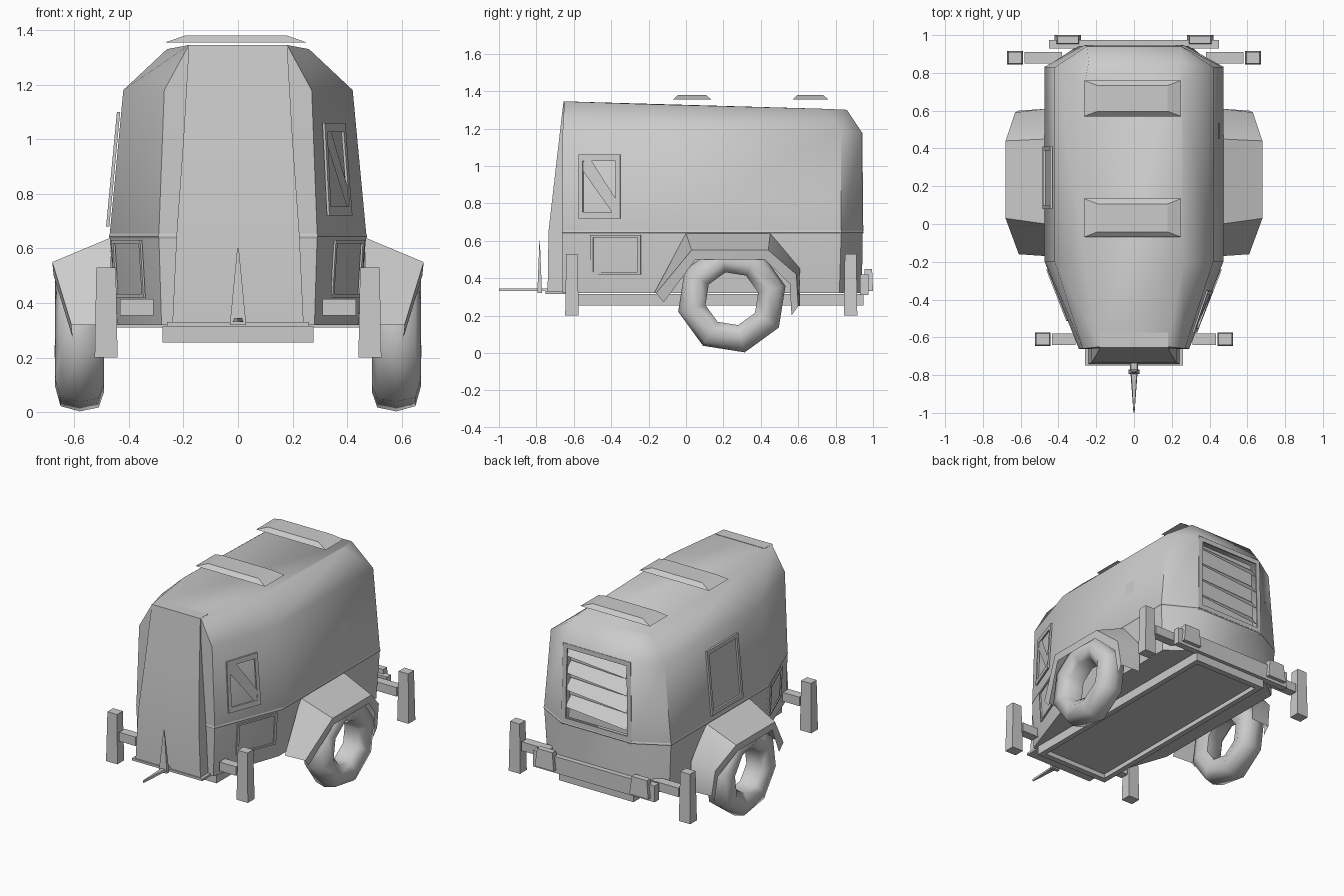
import bpy, bmesh, math
from mathutils import Vector

if "Cube" in bpy.data.objects:
    bpy.data.objects.remove(bpy.data.objects["Cube"])


def make(name, verts, faces, smooth=None):
    me = bpy.data.meshes.new(name)
    bm = bmesh.new()
    vs = [bm.verts.new(v) for v in verts]
    for f in faces:
        bm.faces.new([vs[i] for i in f])
    bmesh.ops.remove_doubles(bm, verts=bm.verts, dist=.0003)
    bmesh.ops.recalc_face_normals(bm, faces=bm.faces)
    bm.to_mesh(me)
    bm.free()
    ob = bpy.data.objects.new(name, me)
    bpy.context.collection.objects.link(ob)
    if smooth:
        bpy.ops.object.select_all(action='DESELECT')
        bpy.context.view_layer.objects.active = ob
        ob.select_set(True)
        bpy.ops.object.shade_smooth_by_angle(angle=math.radians(smooth))
    return ob


def loft(name, rings, caps=True, closed=True, skip=(), smooth=None):
    n = len(rings[0])
    verts = [p for r in rings for p in r]
    faces = []
    for k in range(len(rings) - 1):
        for i in range(n if closed else n - 1):
            if (k, i) not in skip:
                j = (i + 1) % n
                faces.append((k*n + i, k*n + j, (k+1)*n + j, (k+1)*n + i))
    if caps:
        faces += [tuple(range(n)), tuple(range((len(rings)-1)*n, len(rings)*n))]
    return make(name, verts, faces, smooth)


def box(name, lo, hi, taper=1.0):
    cx, cy = (lo[0]+hi[0])/2, (lo[1]+hi[1])/2
    hx, hy = (hi[0]-lo[0])/2, (hi[1]-lo[1])/2
    ring = lambda z, t: [(cx+a*hx*t, cy+b*hy*t, z)
                         for a, b in ((-1, -1), (1, -1), (1, 1), (-1, 1))]
    return loft(name, [ring(lo[2], 1), ring(hi[2], taper)])


def frame(name, corners, w, out, depth):
    # flat border with thickness around four corner points
    c = sum((Vector(p) for p in corners), Vector()) / 4
    o = Vector(out).normalized() * depth
    outer = [Vector(p) for p in corners]
    inner = [p + (c - p) * w for p in outer]
    loops = [outer, [p + o for p in outer], [p + o for p in inner], inner]
    rings = [[l[i] for l in loops] for i in (0, 1, 2, 3, 0)]
    return loft(name, rings, caps=False)


# body shell: half outlines per level, mirrored, rear upper face left open
levels = [
    [(.28, -.66, .32), (.44, -.2, .32), (.45, .82, .32), (.30, .94, .32)],
    [(.29, -.66, .65), (.47, -.2, .65), (.47, .83, .65), (.26, .945, .65)],
    [(.27, -.66, 1.18), (.42, -.2, 1.18), (.42, .83, 1.18), (.25, .94, 1.18)],
    [(.18, -.65, 1.345), (.26, -.2, 1.33), (.26, .75, 1.305), (.24, .86, 1.30)],
]
rings = [h + [(-x, y, z) for x, y, z in reversed(h)] for h in levels]
loft("caravan_body", rings, skip=((1, 3),), smooth=55)

# belt line trim
loft("belt_trim", [[(x*s, y*(1+(s-1)*.6), z) for x, y, _ in rings[1]]
                   for s, z in ((1, .637), (1.006, .643), (1.0, .655))], caps=False)

# tall curved front panel
panel = [(.18, -.655, 1.345), (.20, -.695, 1.0), (.225, -.735, .65), (.24, -.74, .33)]
loft("front_panel", [[(-x, y+.08, z), (-x, y, z), (x, y, z), (x, y+.08, z)]
                     for x, y, z in panel], smooth=40)
box("front_sill", (-.26, -.75, .315), (.26, -.6, .33))

# rear opening: backing panel, frame and slanted slats
make("rear_recess", [(-.26, .87, .65), (.26, .87, .65), (.25, .86, 1.18), (-.25, .86, 1.18)],
     [(0, 1, 2, 3)])
frame("rear_opening_frame", [(-.26, .94, .65), (.26, .94, .65), (.25, .935, 1.18), (-.25, .935, 1.18)],
      .12, (0, 1, 0), .008)
for i in range(4):
    z = .74 + i*.115
    make("rear_slat", [(-.24, .935, z-.03), (.24, .935, z+.01), (.24, .875, z+.07), (-.24, .875, z+.05)],
         [(0, 1, 2, 3)])

# roof hatches
for y0, y1 in ((-.07, .135), (.57, .76)):
    box("roof_hatch", (-.265, y0, 1.355), (.25, y1, 1.38), .72)


# point on the body side, interpolated by y and z
def side_pt(y, z, s, off=.004):
    x_low = .47 if y > -.2 else .47 - .18*(-.2-y)/.46
    x_up = .42 if y > -.2 else .42 - .15*(-.2-y)/.46
    x = x_low + (x_up-x_low)*(z-.65)/.53 if z > .65 else x_low - (.65-z)*.06
    return (s*(x+off), y, z)


def side_quad(y0, y1, z0, z1, s):
    return [side_pt(y, z, s) for y, z in ((y0, z0), (y1, z0), (y1, z1), (y0, z1))]


# side window with diagonal bar, small hatch, door window, lockers
frame("side_window_frame", side_quad(-.57, -.35, .72, 1.06, 1), .2, (.9, -.4, 0), .01)
make("window_bar", [side_pt(y, z, 1, .012) for y, z in
                    ((-.57, 1.0), (-.52, 1.05), (-.36, .80), (-.38, .73))], [(0, 1, 2, 3)])
make("small_hatch", side_quad(.45, .535, .88, .965, 1), [(0, 1, 2, 3)])
frame("door_window_frame", side_quad(.08, .41, .68, 1.1, -1), .12, (-1, 0, 0), .012)
make("door_window_pane", side_quad(.09, .40, .69, 1.09, -1), [(0, 1, 2, 3)])
for s in (-1, 1):
    frame("front_locker", side_quad(-.51, -.24, .42, .63, s), .12, (s*.9, -.4, 0), .008)

# open chassis frame under the floor
box("chassis_floor", (-.26, -.6, .285), (.26, .93, .315))
for s in (-1, 1):
    box("chassis_side_rail", (s*.258-.018, -.62, .255), (s*.258+.018, .95, .315))
for y in (-.62, .91):
    box("chassis_cross_rail", (-.26, y, .255), (.26, y+.04, .315))

# rear bumper and lamps
box("rear_bumper", (-.45, .93, .31), (.45, .975, .42))
for s in (-1, 1):
    box("rear_lamp", (s*.35-.07, .95, .33), (s*.35+.07, 1.0, .45), .8)

# hitch spike and upright lever
loft("hitch", [[(-.02*t, y, .33), (.02*t, y, .33), (.015*t, y, .345), (-.015*t, y, .345)]
               for y, t in ((-.6, 1.6), (-.77, 1), (-1.0, .15))])
box("hitch_lever", (-.03, -.795, .32), (.03, -.77, .6), .1)

# wheels, fenders and stabiliser legs on both sides
tyre = [(.145, .52), (.22, .49), (.28, .51), (.295, .58), (.275, .65), (.20, .67), (.145, .63)]
fender_in = [(-.17, .32), (0, .64), (.45, .64), (.61, .45), (.61, .25)]
fender_out = [(.61, -.16, .32), (.68, .03, .55), (.68, .44, .55), (.63, .59, .42), (.61, .60, .25)]
for s in (-1, 1):
    N = 8
    wheel = []
    for k in range(N + 1):
        a = 2*math.pi*(k % N + .3)/N
        wheel.append([(s*x, .245 + r*math.cos(a), .29 + r*math.sin(a)) for r, x in tyre])
    loft("wheel", wheel, caps=False, smooth=60)

    fender = [[(s*.465, y, z) for y, z in fender_in],
              [(s*x, y, z) for x, y, z in fender_out],
              [(s*(x-.005), .24+(y-.24)*.9, z-.05) for x, y, z in fender_out]]
    loft("fender", fender, caps=False, closed=False, smooth=45)

    for nm, x, y, xin in (("front", .483, -.61, .31), ("rear", .63, .88, .38)):
        box(nm + "_leg", (s*x-.042, y-.036, .2), (s*x+.042, y+.036, .53), .85)
        x0, x1 = sorted((s*xin, s*(x-.05)))
        box(nm + "_leg_arm", (x0, y-.03, .355), (x1, y+.03, .415))
